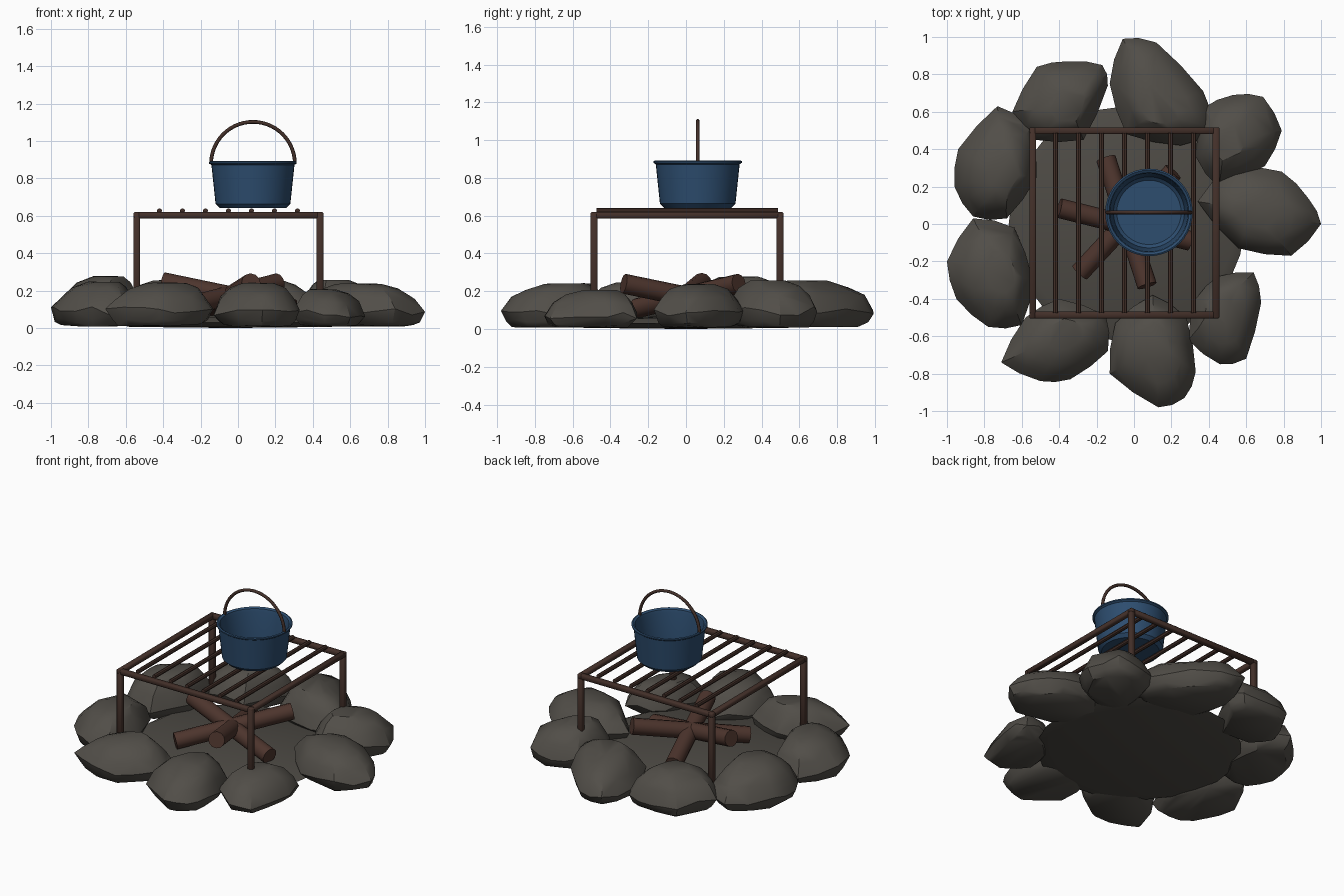
import bpy, bmesh, math, random
from mathutils import Vector, Matrix

random.seed(4)
cube = bpy.data.objects.get("Cube")
if cube:
    bpy.data.objects.remove(cube, do_unlink=True)


def material(name, rgb):
    m = bpy.data.materials.new(name)
    m.use_nodes = True
    m.diffuse_color = (*rgb, 1)
    m.node_tree.nodes["Principled BSDF"].inputs["Base Color"].default_value = (*rgb, 1)
    return m


STONE = material("grey_stone", (0.083, 0.076, 0.065))
ASH = material("ash_ground", (0.074, 0.068, 0.058))
WOOD = material("log_bark", (0.074, 0.035, 0.026))
IRON = material("rusty_iron", (0.056, 0.029, 0.022))
BLUE = material("blue_enamel", (0.026, 0.074, 0.158))


def finish(bm, name, mat, angle=30):
    bmesh.ops.recalc_face_normals(bm, faces=bm.faces)
    me = bpy.data.meshes.new(name)
    bm.to_mesh(me)
    bm.free()
    me.materials.append(mat)
    me.shade_smooth()
    me.set_sharp_from_angle(angle=math.radians(angle))
    ob = bpy.data.objects.new(name, me)
    bpy.context.collection.objects.link(ob)
    return ob


def rod(name, a, b, radius, mat, sides=12):
    a, b = Vector(a), Vector(b)
    turn = (b - a).to_track_quat('Z', 'Y').to_matrix().to_4x4()
    bm = bmesh.new()
    bmesh.ops.create_cone(bm, cap_ends=True, segments=sides, radius1=radius, radius2=radius,
                          depth=(b - a).length, matrix=Matrix.Translation((a + b) / 2) @ turn)
    return finish(bm, name, mat, 40)


def bar(name, low, high, mat):
    # Square iron bar with softened edges
    low, high = Vector(low), Vector(high)
    bm = bmesh.new()
    bmesh.ops.create_cube(bm, size=1, matrix=Matrix.Translation((low + high) / 2)
                          @ Matrix.Diagonal((*(high - low), 1)))
    bmesh.ops.bevel(bm, geom=bm.edges[:], offset=0.006, segments=1, affect='EDGES')
    return finish(bm, name, mat, 50)


def lathe(name, profile, centre, mat, steps=40, angle=35):
    bm = bmesh.new()
    verts = [bm.verts.new((r, 0, z)) for r, z in profile]
    edges = [bm.edges.new(pair) for pair in zip(verts, verts[1:])]
    bmesh.ops.spin(bm, geom=verts + edges, cent=(0, 0, 0), axis=(0, 0, 1),
                   angle=math.tau, steps=steps)
    bmesh.ops.remove_doubles(bm, verts=bm.verts, dist=0.0005)
    bmesh.ops.translate(bm, vec=(*centre, 0), verts=bm.verts)
    return finish(bm, name, mat, angle)


# Stone layers: share of the outline, share of the height, height jitter
LAYERS = [(0.8, 0.06, 0.03), (0.93, 0.16, 0.05), (1.0, 0.36, 0.1), (0.87, 0.64, 0.06),
          (0.66, 0.85, 0.04), (0.38, 0.98, 0.01)]


def stone(name, top, outline):
    # Chipped boulder: the hull of shrinking copies of its outline, leaning inwards
    points = [Vector(p) for p in outline]
    centre = sum(points, Vector((0, 0))) / len(points)
    rim = []
    for a, b in zip(points, points[1:] + points[:1]):
        rim += [a, centre + ((a + b) / 2 - centre) * 1.05]
    bm = bmesh.new()
    for share, level, jitter in LAYERS:
        lean = centre.normalized() * 0.09 * (1 - share) * level
        for p in rim:
            shrink = share * random.uniform(0.95, 1) if share < 1 else 1
            x, y = centre + (p - centre) * shrink - lean
            z = top * (level + random.uniform(-jitter, jitter))
            bm.verts.new((x, y, z))
    hull = bmesh.ops.convex_hull(bm, input=bm.verts)
    spare = [g for g in hull["geom_interior"] if isinstance(g, bmesh.types.BMVert)]
    bmesh.ops.delete(bm, geom=spare, context='VERTS')
    finish(bm, name, STONE, 30)


# Ring of stones: height and plan outline
ring = [
    (0.26, [(-.13, .75), (-.06, .99), (.12, .97), (.37, .71), (.43, .5), (.25, .42), (-.04, .48)]),
    (0.26, [(.37, .62), (.53, .69), (.69, .68), (.79, .5), (.7, .31), (.45, .2), (.33, .36)]),
    (0.24, [(.34, .12), (.52, .31), (.79, .28), (.93, .14), (1, 0), (.84, -.17), (.56, -.13)]),
    (0.21, [(.45, -.28), (.64, -.26), (.68, -.42), (.6, -.72), (.46, -.75), (.29, -.62), (.33, -.4)]),
    (0.245, [(-.13, -.8), (.13, -.98), (.27, -.93), (.33, -.79), (.28, -.5), (.1, -.38), (-.1, -.53)]),
    (0.245, [(-.71, -.74), (-.5, -.84), (-.34, -.83), (-.14, -.68), (-.15, -.49), (-.4, -.4), (-.58, -.5)]),
    (0.25, [(-1, -.2), (-.95, -.4), (-.78, -.55), (-.6, -.54), (-.54, -.3), (-.64, -.02), (-.86, .03)]),
    (0.28, [(-.96, .2), (-.94, .4), (-.73, .63), (-.55, .52), (-.52, .25), (-.68, .03), (-.86, .04)]),
    (0.26, [(-.65, .6), (-.52, .84), (-.35, .87), (-.17, .85), (-.14, .74), (-.27, .45), (-.53, .45)]),
]
for i, (top, outline) in enumerate(ring):
    stone(f"ring_stone_{i + 1}", top, outline)

# Bed of ash inside the ring
lathe("ash_bed", [(0, 0), (0.54, 0.006), (0.63, 0.03), (0.58, 0.055), (0, 0.07)],
      (-0.04, 0), ASH, 24, 50)

# Three crossed logs, each raised at one end
logs = [((-0.4, 0.085, 0.245), (0.3, -0.09, 0.1)),
        ((0.07, -0.33, 0.24), (-0.15, 0.35, 0.1)),
        ((0.21, 0.28, 0.24), (-0.29, -0.26, 0.11))]
for i, (a, b) in enumerate(logs):
    rod(f"log_{i + 1}", a, b, 0.053, WOOD)

# Grate: legs, frame and crossbars
left, right, front, back = -0.56, 0.457, -0.505, 0.517
thick, under, over = 0.037, 0.586, 0.619
for x, side in ((left, "right"), (right - thick, "left")):
    for y, end in ((front, "front"), (back - thick, "back")):
        bar(f"{end}_{side}_leg", (x, y, 0.08), (x + thick, y + thick, over - 0.004), IRON)
    bar(f"{side}_frame_beam", (x, front, under), (x + thick, back, over), IRON)
for y, end in ((front, "front"), (back - thick, "back")):
    bar(f"{end}_frame_beam", (left, y, under), (right, y + thick, over), IRON)
for i in range(7):
    x = -0.42 + i * 0.123
    rod(f"grate_bar_{i + 1}", (x, -0.475, 0.626), (x, 0.487, 0.626), 0.014, IRON, 8)

# Open cooking pot with a thin rolled rim
px, py = 0.08, 0.062
lathe("pot", [(0, 0.642), (0.178, 0.642), (0.2, 0.664), (0.222, 0.872), (0.234, 0.88),
              (0.234, 0.888), (0.226, 0.892), (0.213, 0.884), (0.208, 0.866),
              (0.19, 0.672), (0.172, 0.656), (0, 0.656)], (px, py), BLUE)

# Arched pot handle swept along a half circle
bm = bmesh.new()
hoop = bmesh.ops.create_circle(bm, segments=8, radius=0.01,
                               matrix=Matrix.Translation((0.224, 0, 0)))["verts"]
rim = list({e for v in hoop for e in v.link_edges})
bmesh.ops.spin(bm, geom=hoop + rim, cent=(0, 0, 0), axis=(0, -1, 0), angle=math.pi, steps=28)
bmesh.ops.holes_fill(bm, edges=[e for e in bm.edges if e.is_boundary], sides=8)
bmesh.ops.translate(bm, vec=(px, py, 0.878), verts=bm.verts)
finish(bm, "pot_handle", IRON, 50)
